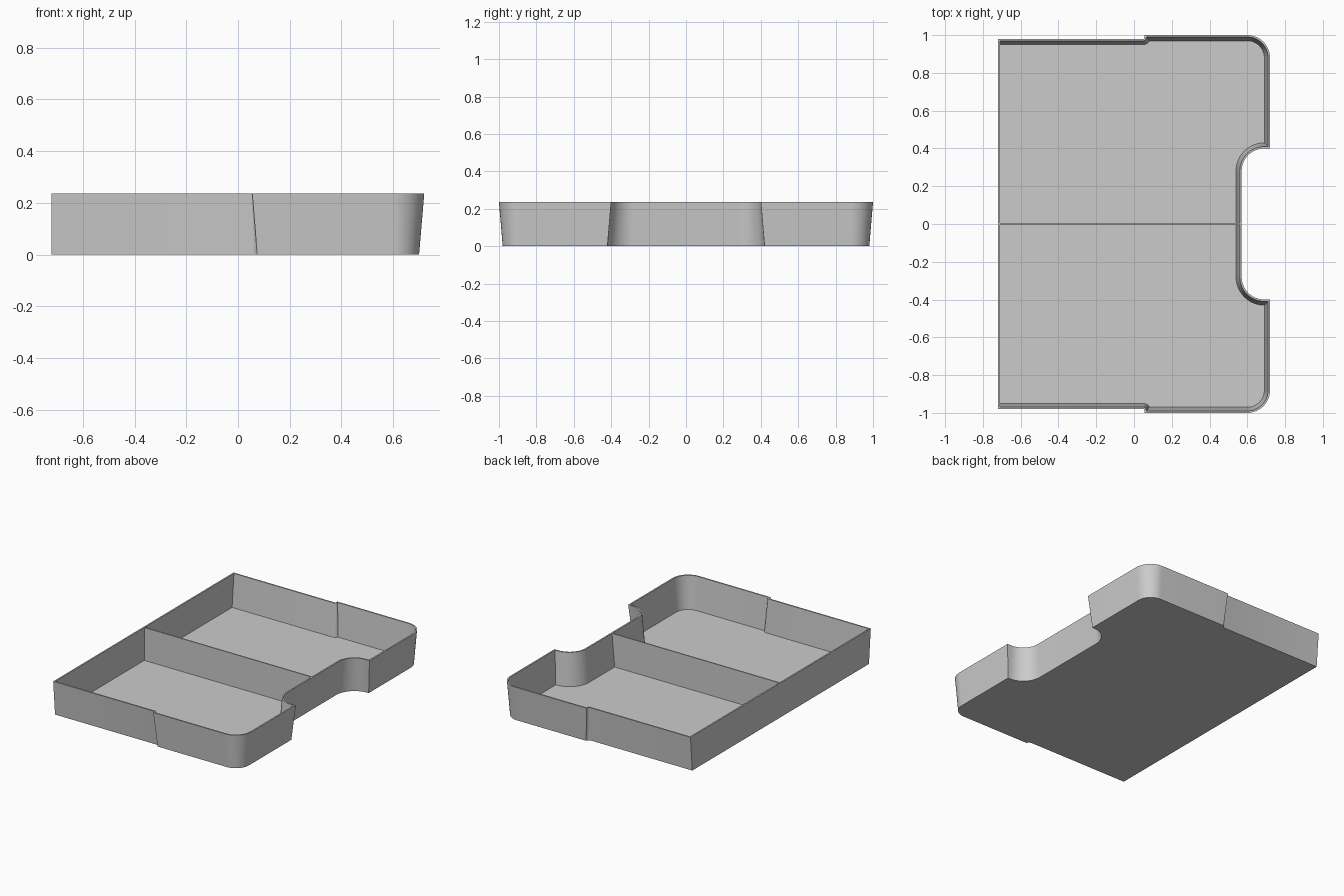
import bpy, bmesh
from math import sin, cos, asin, radians

HEIGHT, WALL, DRAFT, FLOOR = 0.236, 0.01, 0.02, 0.01
BACK_X = -0.72

cube = bpy.data.objects.get("Cube")
if cube:
    bpy.data.objects.remove(cube, do_unlink=True)

grey = bpy.data.materials.new("plain_grey")
grey.use_nodes = True
grey.diffuse_color = (0.6, 0.6, 0.6, 1)
grey.node_tree.nodes["Principled BSDF"].inputs["Base Color"].default_value = (0.6, 0.6, 0.6, 1)


def arc(cx, cy, r, a0, a1, n):
    angles = [radians(a0 + (a1 - a0) * i / n) for i in range(n + 1)]
    return [(cx + r * cos(a), cy + r * sin(a)) for a in angles]


def outline(d, back):
    """Tray outline moved inward by d; the straight end moves by back."""
    # side wall with its small step
    r = 0.005 + d
    end = asin(max(-1, min(0, (0.015 - d) / r))) * 180 / 3.14159265
    half = [(BACK_X + back, 0.98 - d)]
    half += arc(0.05, 0.985, r, -90, end, 4)
    half.append((half[-1][0], 1 - d))
    # rounded outer corner, then the hollow corner of the notch
    half += arc(0.60, 0.88, 0.12 - d, 90, 0, 14)
    half.append((0.72 - d, 0.40 + d))
    half += arc(0.69, 0.28, 0.12 + d, 90, 180, 14)
    return half + [(x, -y) for x, y in reversed(half)]


def finish(bm, name):
    bmesh.ops.remove_doubles(bm, verts=bm.verts, dist=1e-5)
    bmesh.ops.recalc_face_normals(bm, faces=bm.faces)
    mesh = bpy.data.meshes.new(name)
    bm.to_mesh(mesh)
    bm.free()
    mesh.materials.append(grey)
    obj = bpy.data.objects.new(name, mesh)
    bpy.context.collection.objects.link(obj)
    bpy.ops.object.select_all(action="DESELECT")
    obj.select_set(True)
    bpy.context.view_layer.objects.active = obj
    return obj


# Tray shell: underside, drafted outer wall, rim, inner wall, floor
bm = bmesh.new()
levels = [(DRAFT, 0, 0), (0, 0, HEIGHT), (WALL, WALL, HEIGHT), (DRAFT + WALL, WALL, FLOOR)]
rings = [[bm.verts.new((x, y, z)) for x, y in outline(d, back)] for d, back, z in levels]
for low, high in zip(rings, rings[1:]):
    for i in range(len(low)):
        j = (i + 1) % len(low)
        bm.faces.new((low[i], low[j], high[j], high[i]))
bm.faces.new(rings[0])
bm.faces.new(rings[-1])
finish(bm, "tray_shell")
bpy.ops.object.shade_smooth_by_angle(angle=radians(30))

# Centre divider, sloped at the notch end to meet the wall
bm = bmesh.new()
x0 = BACK_X + WALL
profile = [(x0, FLOOR), (0.54, FLOOR), (0.56, HEIGHT), (x0, HEIGHT)]
face = bm.faces.new([bm.verts.new((x, -0.004, z)) for x, z in profile])
extruded = bmesh.ops.extrude_face_region(bm, geom=[face], use_keep_orig=True)
moved = [v for v in extruded["geom"] if isinstance(v, bmesh.types.BMVert)]
bmesh.ops.translate(bm, verts=moved, vec=(0, 0.008, 0))
finish(bm, "centre_divider")
